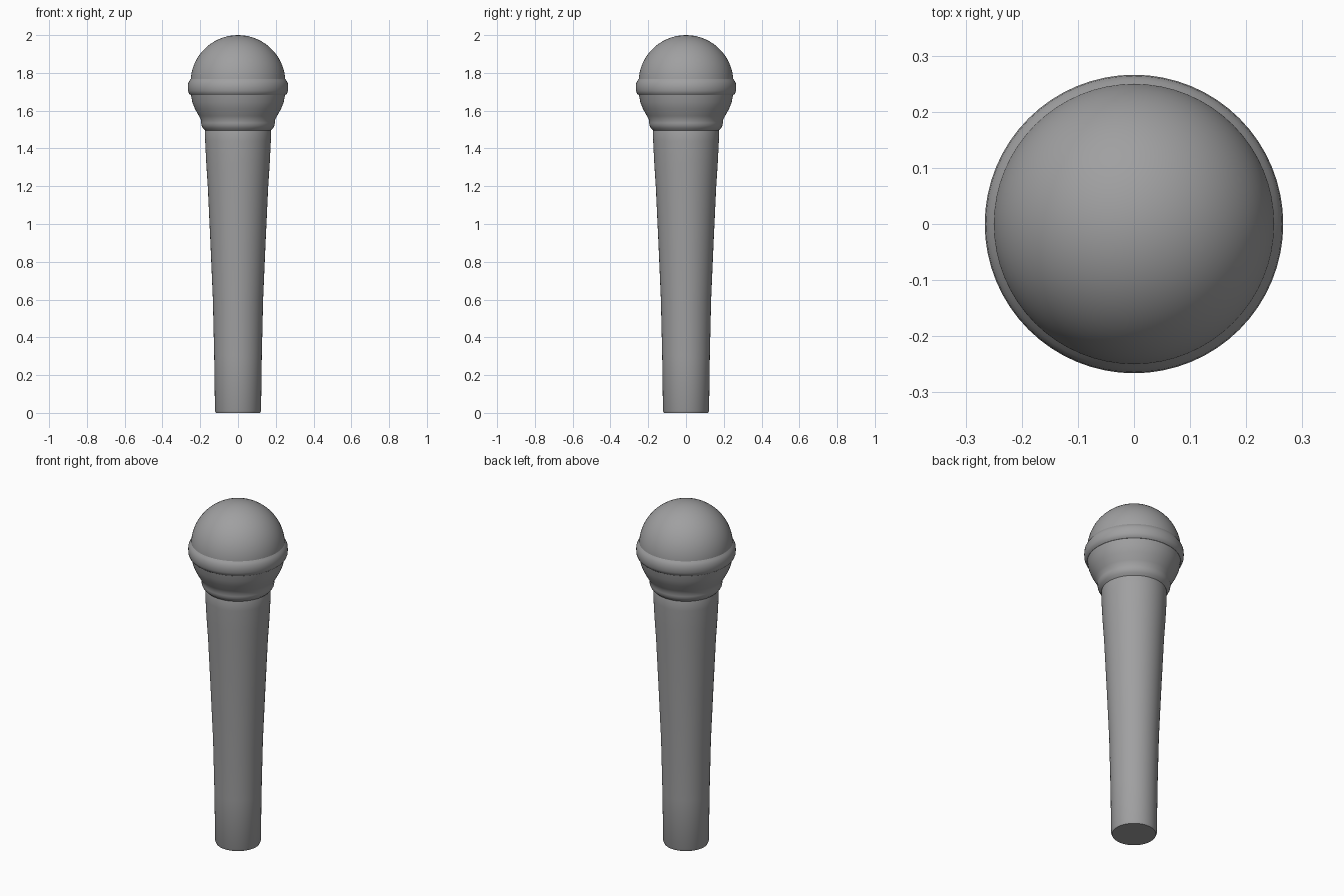
import bpy, bmesh, math

if "Cube" in bpy.data.objects:
    bpy.data.objects.remove(bpy.data.objects["Cube"])

SEG = 64
grey = bpy.data.materials.new("mid grey")
grey.diffuse_color = (0.35, 0.35, 0.355, 1)
grey.use_nodes = True
grey.node_tree.nodes["Principled BSDF"].inputs["Base Color"].default_value = grey.diffuse_color


def lathe(name, profile, angle=40):
    """Spin an (r, z) outline, listed bottom to top, around the z axis."""
    bm = bmesh.new()
    rings = []
    for r, z in profile:
        if r == 0:
            rings.append([bm.verts.new((0, 0, z))])
        else:
            rings.append([bm.verts.new((r * math.cos(2 * math.pi * i / SEG),
                                        r * math.sin(2 * math.pi * i / SEG), z))
                          for i in range(SEG)])
    for a, b in zip(rings, rings[1:]):
        for i in range(SEG):
            j = (i + 1) % SEG
            if len(a) == 1:
                bm.faces.new((a[0], b[j], b[i]))
            elif len(b) == 1:
                bm.faces.new((a[i], a[j], b[0]))
            else:
                bm.faces.new((a[i], a[j], b[j], b[i]))
    for ring, flip in ((rings[0], True), (rings[-1], False)):
        if len(ring) > 1:
            bm.faces.new(ring[::-1] if flip else ring)
    mesh = bpy.data.meshes.new(name)
    bm.to_mesh(mesh)
    bm.free()
    mesh.materials.append(grey)
    ob = bpy.data.objects.new(name, mesh)
    bpy.context.collection.objects.link(ob)
    bpy.ops.object.select_all(action='DESELECT')
    ob.select_set(True)
    bpy.context.view_layer.objects.active = ob
    bpy.ops.object.shade_smooth_by_angle(angle=math.radians(angle))
    return ob


# tapered handle
lathe("handle", [(0.117, 0), (0.122, 0.012), (0.126, 0.3), (0.133, 0.6),
                 (0.146, 0.9), (0.160, 1.2), (0.168, 1.32), (0.174, 1.44),
                 (0.175, 1.49), (0.172, 1.50)])

# collar and lower basket, up to the band
lathe("lower_grille", [(0.172, 1.495), (0.186, 1.508), (0.193, 1.522),
                       (0.195, 1.535), (0.195, 1.55), (0.207, 1.572),
                       (0.228, 1.61), (0.242, 1.645), (0.250, 1.69)])

# band round the middle of the head
lathe("grille_band", [(0.250, 1.682), (0.259, 1.69), (0.265, 1.705),
                      (0.266, 1.725), (0.264, 1.745), (0.257, 1.758),
                      (0.250, 1.768)])

# round top of the head
dome = [(0.251 * math.cos(math.radians(a)), 1.75 + 0.25 * math.sin(math.radians(a)))
        for a in range(0, 90, 6)]
lathe("upper_grille", [(0.251, 1.72)] + dome + [(0, 2.0)])
